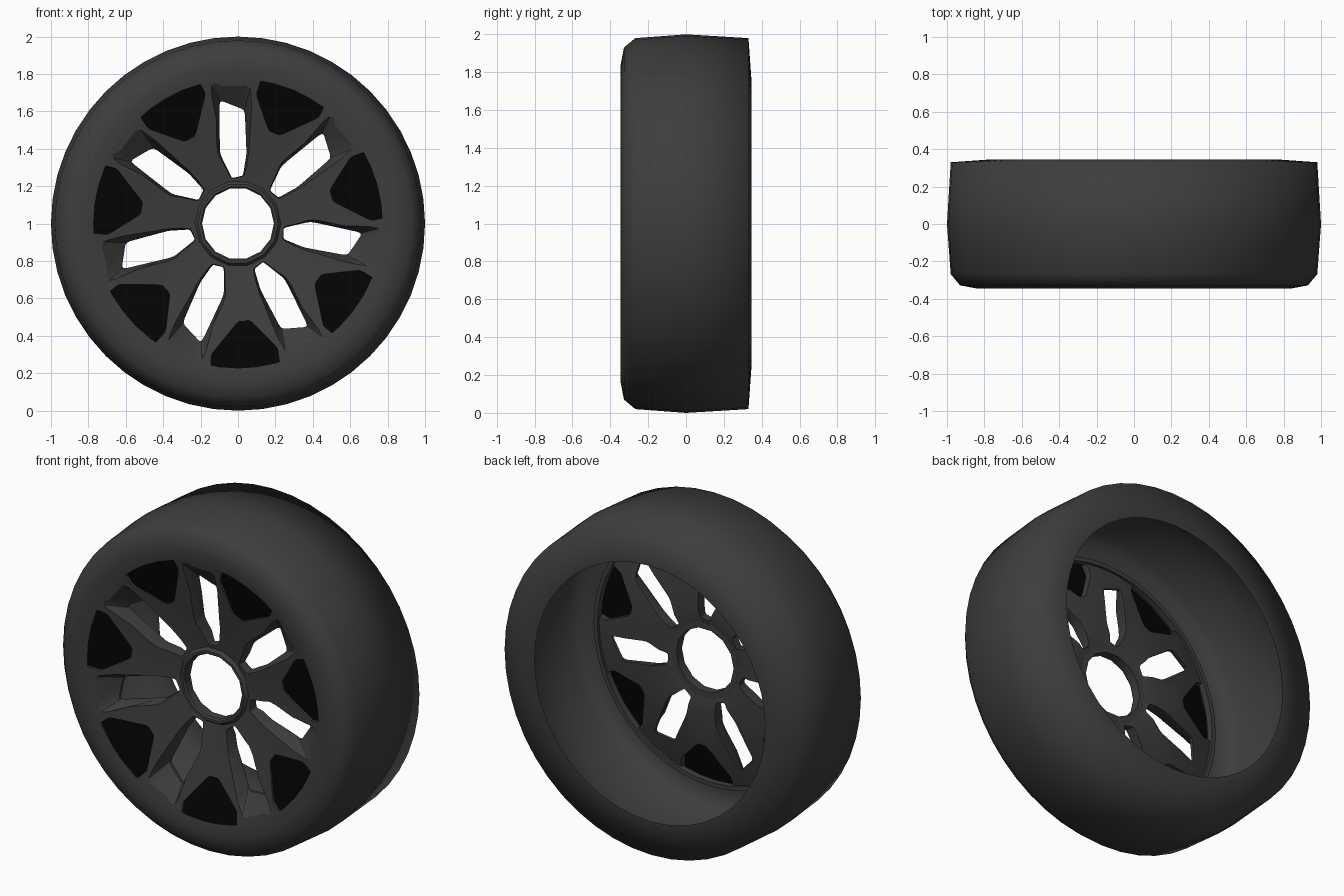
import bpy, bmesh, math
from mathutils import Vector

if "Cube" in bpy.data.objects:
    bpy.data.objects.remove(bpy.data.objects["Cube"])

CENTRE = Vector((0, 0, 1))
COUNT = 7
STEP = 2 * math.pi / COUNT
POCKET_START = math.radians(-87)
WINDOW_START = POCKET_START + STEP / 2


def material(name, level):
    mat = bpy.data.materials.new(name)
    mat.use_nodes = True
    colour = (level, level, level, 1)
    mat.diffuse_color = colour
    shader = mat.node_tree.nodes["Principled BSDF"]
    shader.inputs["Base Color"].default_value = colour
    shader.inputs["Roughness"].default_value = 0.8
    return mat


def finish(name, bm, mat):
    bmesh.ops.recalc_face_normals(bm, faces=bm.faces)
    mesh = bpy.data.meshes.new(name)
    bm.to_mesh(mesh)
    bm.free()
    mesh.materials.append(mat)
    obj = bpy.data.objects.new(name, mesh)
    bpy.context.collection.objects.link(obj)
    return obj


def smooth(obj, degrees):
    bpy.ops.object.select_all(action="DESELECT")
    obj.select_set(True)
    bpy.context.view_layer.objects.active = obj
    bpy.ops.object.shade_smooth_by_angle(angle=math.radians(degrees))


def lathe(name, profile, steps, mat, closed=True):
    """Spin a (radius, depth) profile around the axle."""
    bm = bmesh.new()
    verts = [bm.verts.new(CENTRE + Vector((r, y, 0))) for r, y in profile]
    edges = [bm.edges.new(pair) for pair in zip(verts, verts[1:])]
    if closed:
        edges.append(bm.edges.new((verts[-1], verts[0])))
    bmesh.ops.spin(bm, geom=verts + edges, cent=CENTRE, axis=(0, 1, 0),
                   angle=2 * math.pi, steps=steps, use_merge=True)
    bmesh.ops.remove_doubles(bm, verts=bm.verts, dist=0.0005)
    return finish(name, bm, mat)


def rounded(outline, amount=0.12):
    """Replace each corner of an outline by three points."""
    result = []
    pts = [Vector(p) for p in outline]
    for i, p in enumerate(pts):
        a = p.lerp(pts[i - 1], amount)
        b = p.lerp(pts[(i + 1) % len(pts)], amount)
        result += [a, (a + b + 2 * p) / 4, b]
    return result


def scaled(outline, factor):
    middle = Vector((0, 0.68))
    return [middle + (p - middle) * factor for p in outline]


def place(u, v, y, angle):
    c, s = math.cos(angle), math.sin(angle)
    return CENTRE + Vector((v * c + u * s, y, v * s - u * c))


def loft(bm, rings):
    """Skin rings of points and cap both ends."""
    loops = [[bm.verts.new(p) for p in ring] for ring in rings]
    n = len(loops[0])
    for a, b in zip(loops, loops[1:]):
        for i in range(n):
            bm.faces.new((a[i - 1], a[i], b[i], b[i - 1]))
    bm.faces.new(loops[0])
    bm.faces.new(loops[-1])


def dish(v):
    """Depth of the concave wheel face at a radius."""
    return -0.225 - 0.19 * max(v - 0.22, 0)


grey = material("dark grey", 0.047)
black = material("grille black", 0.0012)

# Hollow tyre shell, open at the back
tyre = lathe("tyre", [
    (0.772, -0.334), (0.84, -0.345), (0.93, -0.328), (0.98, -0.268),
    (1.0, 0), (0.98, 0.33), (0.77, 0.345)], 48, grey, closed=False)
smooth(tyre, 84)

# Concave wheel face before cutting
face = lathe("spoke_face", [
    (0.205, -0.222), (0.3, -0.238), (0.55, -0.288), (0.74, -0.324),
    (0.785, -0.332), (0.785, -0.265), (0.74, -0.25), (0.55, -0.205),
    (0.3, -0.165), (0.205, -0.185)], 56, grey)

# Window and pocket outlines as (sideways, outward)
WINDOW = rounded([(-0.065, 0.665), (0.068, 0.605), (0.065, 0.37),
                  (0.04, 0.255), (-0.02, 0.245), (-0.077, 0.38)])
VALLEY = rounded([(-0.135, 0.81), (0.135, 0.8), (0.105, 0.4),
                  (0.06, 0.245), (-0.035, 0.235), (-0.115, 0.39)])
POCKET = rounded([(-0.183, 0.76), (0, 0.785), (0.183, 0.76), (0.18, 0.69),
                  (0.025, 0.515), (-0.04, 0.515), (-0.178, 0.675)])

cut = bmesh.new()
plates = bmesh.new()
for k in range(COUNT):
    # Sloping valley that narrows to a window between the spokes
    a = WINDOW_START + k * STEP
    loft(cut, [[place(u, v, -0.37, a) for u, v in VALLEY],
               [place(u, v, dish(v) + 0.06, a) for u, v in WINDOW],
               [place(u, v, 0.1, a) for u, v in WINDOW]])
    # Pocket at the spoke end, closed by a black grille plate
    a = POCKET_START + k * STEP
    loft(cut, [[place(u, v, y, a) for u, v in scaled(POCKET, f)]
               for y, f in ((-0.4, 1.06), (0.05, 0.7))])
    loft(plates, [[place(u, v, dish(v) + d, a) for u, v in POCKET]
                  for d in (0.008, 0.026)])

cutter = finish("spoke_cutter", cut, grey)
cutter.hide_render = True
mod = face.modifiers.new("openings", "BOOLEAN")
mod.operation = "DIFFERENCE"
mod.solver = "EXACT"
mod.object = cutter
bpy.context.view_layer.objects.active = face
bpy.ops.object.modifier_apply(modifier=mod.name)
bpy.data.objects.remove(cutter)
smooth(face, 25)

finish("pocket_grilles", plates, black)

# Hub ring around the open centre
hub = lathe("hub_ring", [
    (0.192, -0.235), (0.2, -0.245), (0.215, -0.245), (0.23, -0.225),
    (0.23, -0.18), (0.192, -0.18)], 14, grey)
smooth(hub, 30)

# Thin lip behind the wheel face
lip = lathe("inner_lip", [
    (0.785, -0.28), (0.785, -0.24), (0.76, -0.24), (0.76, -0.28)], 48, grey)
smooth(lip, 30)
